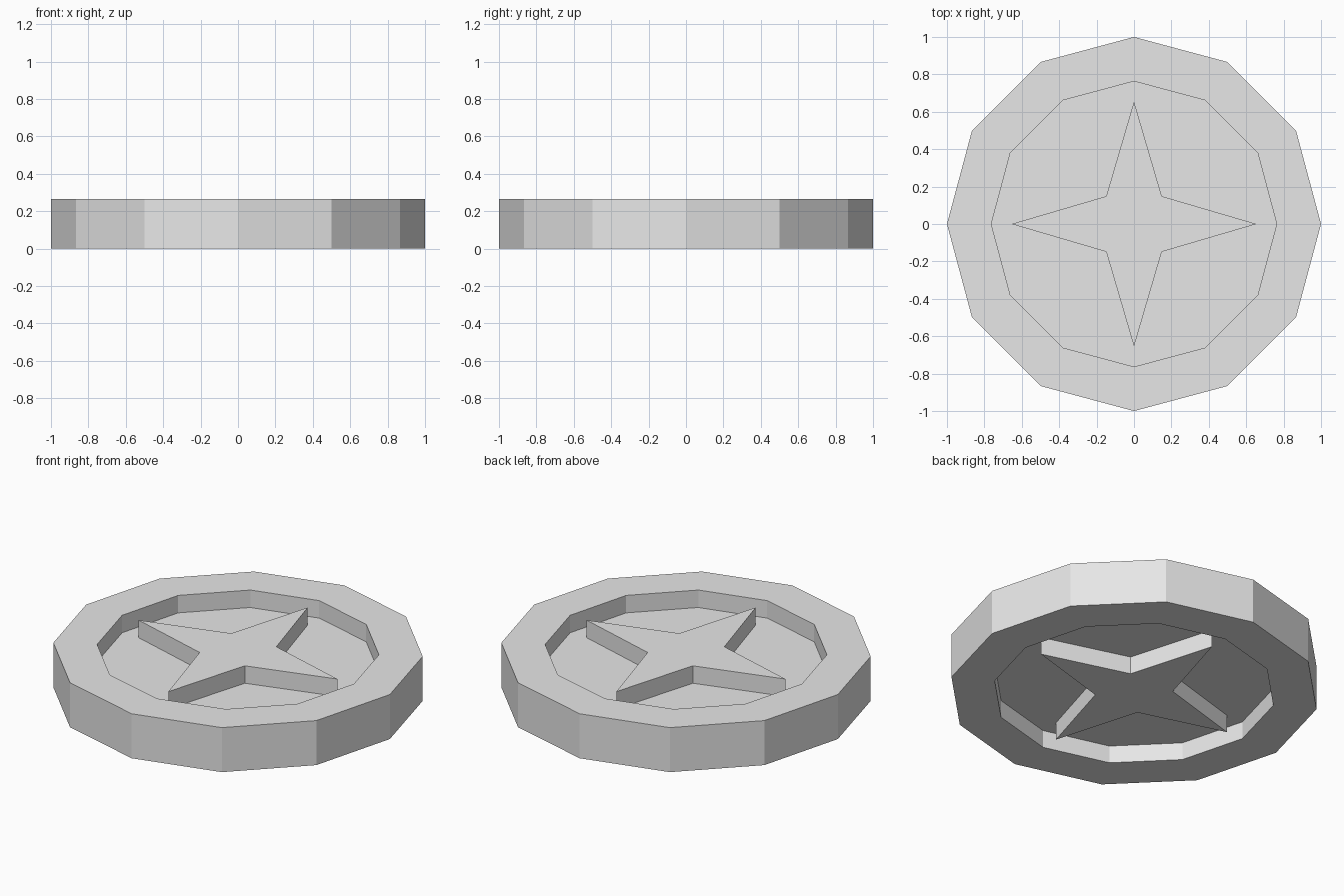
import bpy
import bmesh
from math import cos, sin, pi

SIDES = 12
HEIGHT = 0.265
RECESS = 0.104
RIM_OUTER, RIM_INNER = 1.0, 0.763
STAR_TIP, STAR_NOTCH = 0.655, 0.21

default = bpy.data.objects.get("Cube")
if default:
    bpy.data.objects.remove(default, do_unlink=True)

grey = bpy.data.materials.new("light_grey")
grey.use_nodes = True
colour = (0.8, 0.8, 0.8, 1.0)
grey.diffuse_color = colour
grey.node_tree.nodes["Principled BSDF"].inputs["Base Color"].default_value = colour


def ring(bm, radii, z):
    """Closed loop of vertices; radii repeat around the circle."""
    n = len(radii)
    return [bm.verts.new((r * cos(2 * pi * i / n), r * sin(2 * pi * i / n), z))
            for i, r in enumerate(radii)]


def loft(name, sections):
    """Join successive (radii, z) loops with quads and cap both ends."""
    bm = bmesh.new()
    loops = [ring(bm, radii, z) for radii, z in sections]
    for a, b in zip(loops, loops[1:]):
        for i in range(len(a)):
            j = (i + 1) % len(a)
            bm.faces.new((a[i], a[j], b[j], b[i]))
    bm.faces.new(loops[0])
    bm.faces.new(loops[-1])
    bmesh.ops.recalc_face_normals(bm, faces=bm.faces)
    mesh = bpy.data.meshes.new(name)
    bm.to_mesh(mesh)
    bm.free()
    mesh.materials.append(grey)
    obj = bpy.data.objects.new(name, mesh)
    bpy.context.collection.objects.link(obj)
    return obj


# Twelve-sided disc with a raised rim around a recessed floor on both sides
profile = [
    (RIM_INNER, RECESS),
    (RIM_INNER, 0),
    (RIM_OUTER, 0),
    (RIM_OUTER, HEIGHT),
    (RIM_INNER, HEIGHT),
    (RIM_INNER, HEIGHT - RECESS),
]
loft("coin_body", [([r] * SIDES, z) for r, z in profile])

# Four-pointed star standing level with the rim on both faces
star = [STAR_TIP, STAR_NOTCH] * 4
loft("star_emblem", [(star, 0), (star, HEIGHT)])
